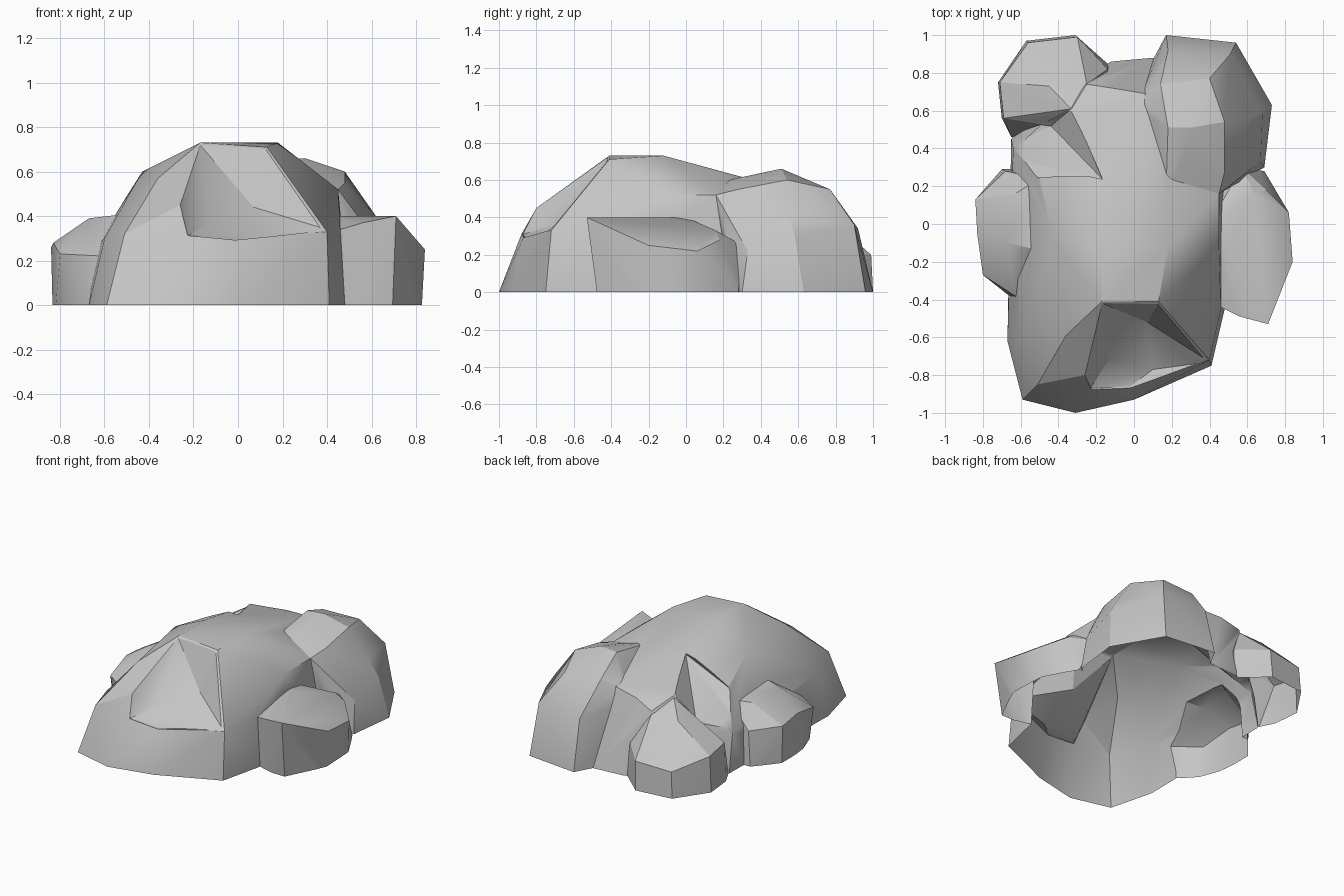
import bpy
import bmesh
import math

cube = bpy.data.objects.get("Cube")
if cube:
    bpy.data.objects.remove(cube, do_unlink=True)

stone = bpy.data.materials.new("grey stone")
stone.use_nodes = True
colour = (0.56, 0.56, 0.56, 1)
stone.diffuse_color = colour
stone.node_tree.nodes["Principled BSDF"].inputs["Base Color"].default_value = colour


def boulder(name, top, foot=(), sink=0):
    """Faceted convex lump; coordinates in hundredths, foot outline sinks below ground."""
    bm = bmesh.new()
    corners = list(top)
    for x, y in foot:
        corners += [(x, y, 0), (x, y, -sink)]
    for corner in corners:
        bm.verts.new([value / 100 for value in corner])
    bmesh.ops.convex_hull(bm, input=bm.verts[:], use_existing_faces=False)
    loose = [vert for vert in bm.verts if not vert.link_faces]
    bmesh.ops.delete(bm, geom=loose, context="VERTS")
    bmesh.ops.recalc_face_normals(bm, faces=bm.faces[:])
    mesh = bpy.data.meshes.new(name)
    bm.to_mesh(mesh)
    bm.free()
    mesh.materials.append(stone)
    obj = bpy.data.objects.new(name, mesh)
    bpy.context.collection.objects.link(obj)
    return obj


def combine(target, other, operation):
    """Apply a boolean to the target and discard the other lump."""
    other.hide_render = True
    modifier = target.modifiers.new(operation.lower(), "BOOLEAN")
    modifier.operation = operation
    modifier.solver = "EXACT"
    modifier.object = other
    bpy.context.view_layer.objects.active = target
    bpy.ops.object.modifier_apply(modifier=modifier.name)
    bpy.data.objects.remove(other, do_unlink=True)


# Main body, with its high ridge near the front and a long slope to the back
rock = boulder(
    "rock",
    top=[(-51, -85, 32), (-24, -88, 31), (-2, -87, 29), (10, -78, 29), (40, -72, 33),
         (46, -45, 34), (-26, -80, 45), (-36, -59, 57), (-17, -41, 73), (13, -41, 71),
         (-17, -12, 73), (18, -12, 73), (45, -12, 52), (45, 16, 52), (17, 18, 60),
         (-34, -38, 62), (-43, -8, 60), (-50, 24, 49), (-60, -60, 30), (6, 69, 51),
         (-12, 72, 49), (-33, 61, 52), (-25, 74, 44), (-64, 40, 26)],
    foot=[(-31, -100), (0, -93), (14, -82), (41, -75), (48, -45), (50, 20), (45, 75),
          (10, 88), (-12, 86), (-45, 70), (-65, 45), (-63, 30), (-61, -40), (-67, -62),
          (-59, -93)],
    sink=10)

# Chipped hollow across the front face
front_chip = boulder(
    "front_chip",
    top=[(-26, -80, 45), (-16, -62, 55), (-17, -42, 72), (13, -42, 71), (7, -52, 44),
         (40, -73, 34), (-23, -87, 31), (-13, -71, 36), (-2, -86, 29), (10, -77, 29),
         (-5, -115, 55), (20, -115, 40)])
combine(rock, front_chip, "DIFFERENCE")

# Step down from the back ridge towards the right
back_step = boulder(
    "back_step",
    top=[(-16, 23, 62), (-33, 61, 53), (-44, 52, 35), (-50, 24, 48), (-72, 56, 27),
         (-72, 38, 26), (-60, 50, 90), (-30, 40, 80)])
combine(rock, back_step, "DIFFERENCE")

# Low shoulder on the left side
left_shoulder = boulder(
    "left_shoulder",
    top=[(71, -53, 40), (51, -11, 40), (84, -20, 25), (82, 6, 22), (70, 18, 28),
         (64, 16, 33), (57, 30, 25), (46, -44, 34), (56, -49, 37), (40, 0, 40)],
    foot=[(49, -44), (57, -46), (69, -46), (82, -20), (81, 6), (69, 28), (40, 30),
          (40, -40)],
    sink=12)

# Low shoulder on the right side
right_shoulder = boulder(
    "right_shoulder",
    top=[(-80, -27, 23), (-83, -5, 28), (-84, 13, 26), (-67, -10, 39), (-63, 16, 38),
         (-68, 28, 24), (-60, -40, 22), (-50, -14, 41), (-50, 24, 40)],
    foot=[(-61, -42), (-75, -27), (-83, -5), (-83, 13), (-70, 29), (-40, 30), (-40, -35)],
    sink=14)

# Tall lump at the back left, blending into the body
back_left_lump = boulder(
    "back_left_lump",
    top=[(18, 51, 65), (30, 51, 66), (48, 54, 60), (40, 77, 55), (14, 74, 56),
         (45, 16, 52), (48, 28, 55), (62, 56, 40), (28, 31, 61), (17, 18, 59),
         (67, 33, 22), (51, 90, 36), (18, 92, 34), (68, 58, 30), (3, 66, 50)],
    foot=[(69, 30), (73, 63), (54, 96), (17, 100), (10, 87), (12, 60), (45, 25)],
    sink=16)

# Small lump at the back right
back_right_lump = boulder(
    "back_right_lump",
    top=[(-33, 61, 51), (-44, 52, 36), (-45, 73, 42), (-69, 56, 27), (-50, 88, 27),
         (-30, 99, 20), (-56, 96, 18), (-71, 75, 25), (-14, 82, 22), (-25, 74, 42)],
    foot=[(-57, 97), (-31, 100), (-13, 84), (-15, 60), (-40, 46), (-65, 46), (-70, 56),
          (-72, 75)],
    sink=18)

for lump in (left_shoulder, right_shoulder, back_left_lump, back_right_lump):
    combine(rock, lump, "UNION")

# Trim everything below ground, leaving the underside open
bm = bmesh.new()
bm.from_mesh(rock.data)
bmesh.ops.bisect_plane(bm, geom=bm.verts[:] + bm.edges[:] + bm.faces[:],
                       plane_co=(0, 0, 0), plane_no=(0, 0, 1), clear_inner=True)
bmesh.ops.remove_doubles(bm, verts=bm.verts[:], dist=0.004)
bm.to_mesh(rock.data)
bm.free()

# Soften shallow facets and keep the strong edges crisp
bpy.ops.object.select_all(action="DESELECT")
rock.select_set(True)
bpy.context.view_layer.objects.active = rock
bpy.ops.object.shade_smooth_by_angle(angle=math.radians(25))
